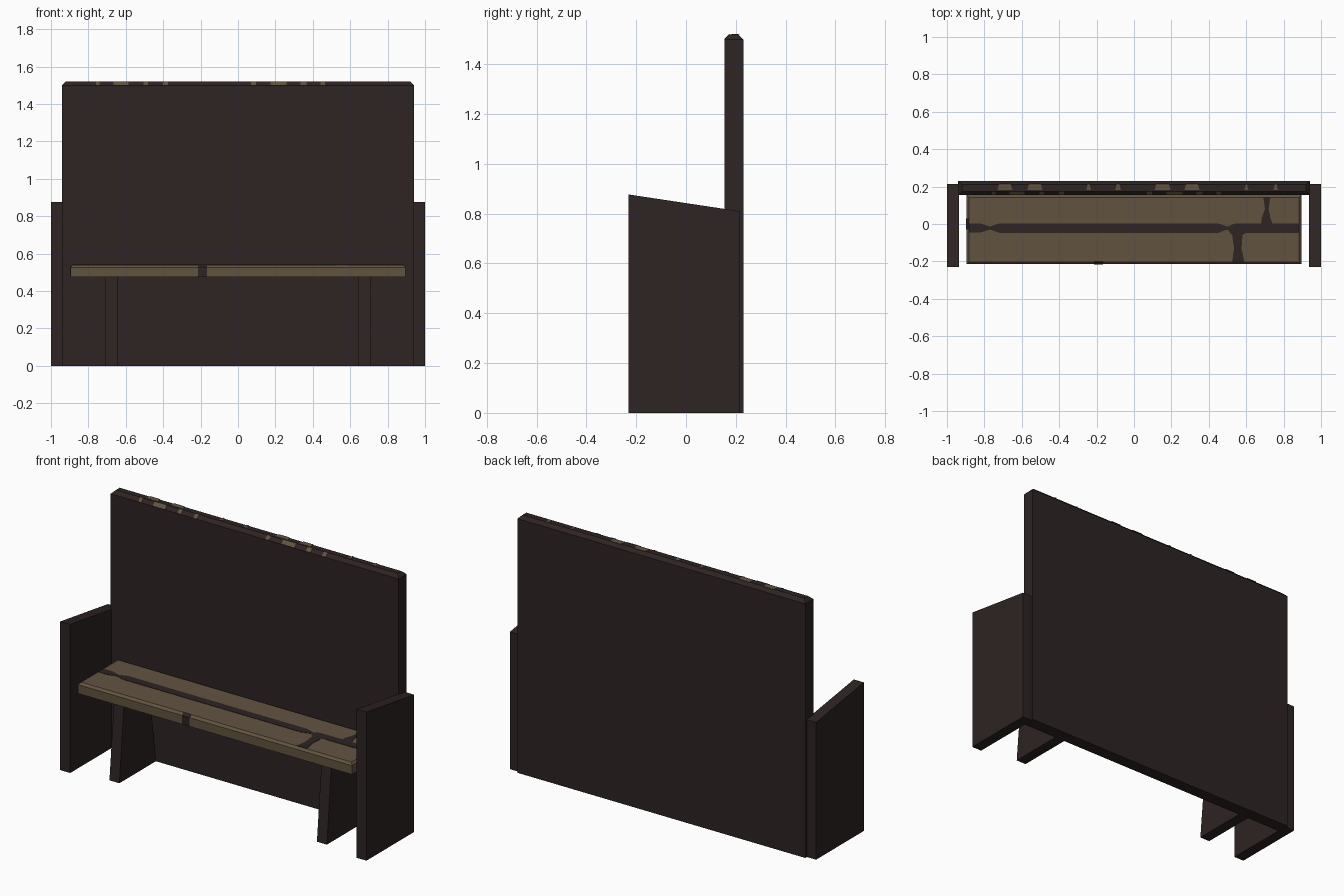
import bpy, bmesh
from mathutils import Vector


def material(name, rgb):
    m = bpy.data.materials.new(name)
    m.diffuse_color = (*rgb, 1)
    return m


DARK = material("dark_wood", (0.0273, 0.0168, 0.0168))
TAN = material("worn_tan_wood", (0.120, 0.087, 0.051))


def finish(name, bm, mat):
    bmesh.ops.recalc_face_normals(bm, faces=bm.faces)
    mesh = bpy.data.meshes.new(name)
    bm.to_mesh(mesh)
    bm.free()
    mesh.materials.append(mat)
    ob = bpy.data.objects.new(name, mesh)
    bpy.context.collection.objects.link(ob)
    return ob


def prism(name, points, push, mat):
    """Extrude a flat outline along a vector."""
    bm = bmesh.new()
    face = bm.faces.new([bm.verts.new(p) for p in points])
    ext = bmesh.ops.extrude_face_region(bm, geom=[face])
    moved = [g for g in ext["geom"] if isinstance(g, bmesh.types.BMVert)]
    bmesh.ops.translate(bm, verts=moved, vec=Vector(push))
    return finish(name, bm, mat)


def slab(name, x, y0, y1, z0, z1, cut, mat):
    """Board whose top rim is chamfered all round."""
    bm = bmesh.new()
    rings = []
    for z, c in ((z0, 0), (z1 - cut, 0), (z1, cut)):
        rings.append([bm.verts.new(p) for p in (
            (-x + c, y0 + c, z), (x - c, y0 + c, z),
            (x - c, y1 - c, z), (-x + c, y1 - c, z))])
    for a, b in zip(rings, rings[1:]):
        for i in range(4):
            j = (i + 1) % 4
            bm.faces.new((a[i], a[j], b[j], b[i]))
    bm.faces.new(rings[0])
    bm.faces.new(rings[-1])
    return finish(name, bm, mat)


# Main boards
slab("back_panel", 0.94, 0.155, 0.23, 0, 1.52, 0.02, DARK)
slab("seat", 0.895, -0.215, 0.155, 0.475, 0.54, 0.013, TAN)

# Side panels with sloping tops, and tapered legs
for side, s in (("left", -1), ("right", 1)):
    prism(side + "_side_panel",
          [(s * 0.935, y, z) for y, z in
           ((-0.23, 0), (0.215, 0), (0.215, 0.81), (-0.23, 0.877))],
          (s * 0.065, 0, 0), DARK)
    prism(side + "_leg",
          [(s * 0.645, y, z) for y, z in
           ((-0.185, 0), (0.155, 0), (0.09, 0.476), (-0.14, 0.476))],
          (s * 0.065, 0, 0), DARK)

# Long seam across the seat, pinched at two places, with two side cracks
SEAM = [(-0.882, -0.045), (-0.82, -0.045), (-0.77, -0.03), (-0.72, -0.047),
        (0.45, -0.047), (0.50, -0.03), (0.525, -0.06), (0.535, -0.13),
        (0.525, -0.202), (0.59, -0.202), (0.575, -0.13), (0.58, -0.06),
        (0.60, -0.047), (0.882, -0.047), (0.882, 0.003), (0.74, 0.003),
        (0.73, 0.03), (0.72, 0.08), (0.728, 0.142), (0.692, 0.142),
        (0.70, 0.08), (0.682, 0.03), (0.68, 0.003), (0.54, 0.003),
        (0.50, -0.014), (0.45, 0.003), (-0.72, 0.003), (-0.77, -0.014),
        (-0.82, 0.003), (-0.882, 0.003)]
prism("seat_seam", [(x, y, 0.539) for x, y in SEAM], (0, 0, 0.003), DARK)

# Dark cracks on the seat's front edge and left end
prism("seat_front_crack",
      [(-0.215, y, z) for y, z in
       ((-0.214, 0.475), (-0.217, 0.475), (-0.217, 0.528),
        (-0.203, 0.542), (-0.201, 0.539), (-0.214, 0.526))],
      (0.05, 0, 0), DARK)
prism("seat_end_crack",
      [(x, -0.03, z) for x, z in
       ((-0.894, 0.475), (-0.897, 0.475), (-0.897, 0.528),
        (-0.883, 0.542), (-0.881, 0.539), (-0.894, 0.526))],
      (0, 0.06, 0), DARK)

# Worn patches on the top of the back panel
TOP = [(-0.73, -0.65), (-0.57, -0.49), (-0.255, -0.23), (-0.10, -0.07),
       (0.11, 0.195), (0.27, 0.35), (0.59, 0.612), (0.745, 0.77)]
for i, (a, b) in enumerate(TOP):
    prism(f"top_wear_{i + 1}",
          [(a, 0.182, 1.519), (b, 0.182, 1.519),
           (b - 0.008, 0.214, 1.519), (a + 0.008, 0.214, 1.519)],
          (0, 0, 0.0025), TAN)

# Worn patches on its front chamfer
EDGE = [(-0.76, -0.74), (-0.665, -0.585), (-0.505, -0.48), (-0.40, -0.375),
        (0.07, 0.095), (0.175, 0.26), (0.335, 0.365), (0.44, 0.465)]
for i, (a, b) in enumerate(EDGE):
    prism(f"front_edge_wear_{i + 1}",
          [(a, 0.156, 1.501), (b, 0.156, 1.501),
           (b, 0.175, 1.52), (a, 0.175, 1.52)],
          (0, -0.0015, 0.0015), TAN)
